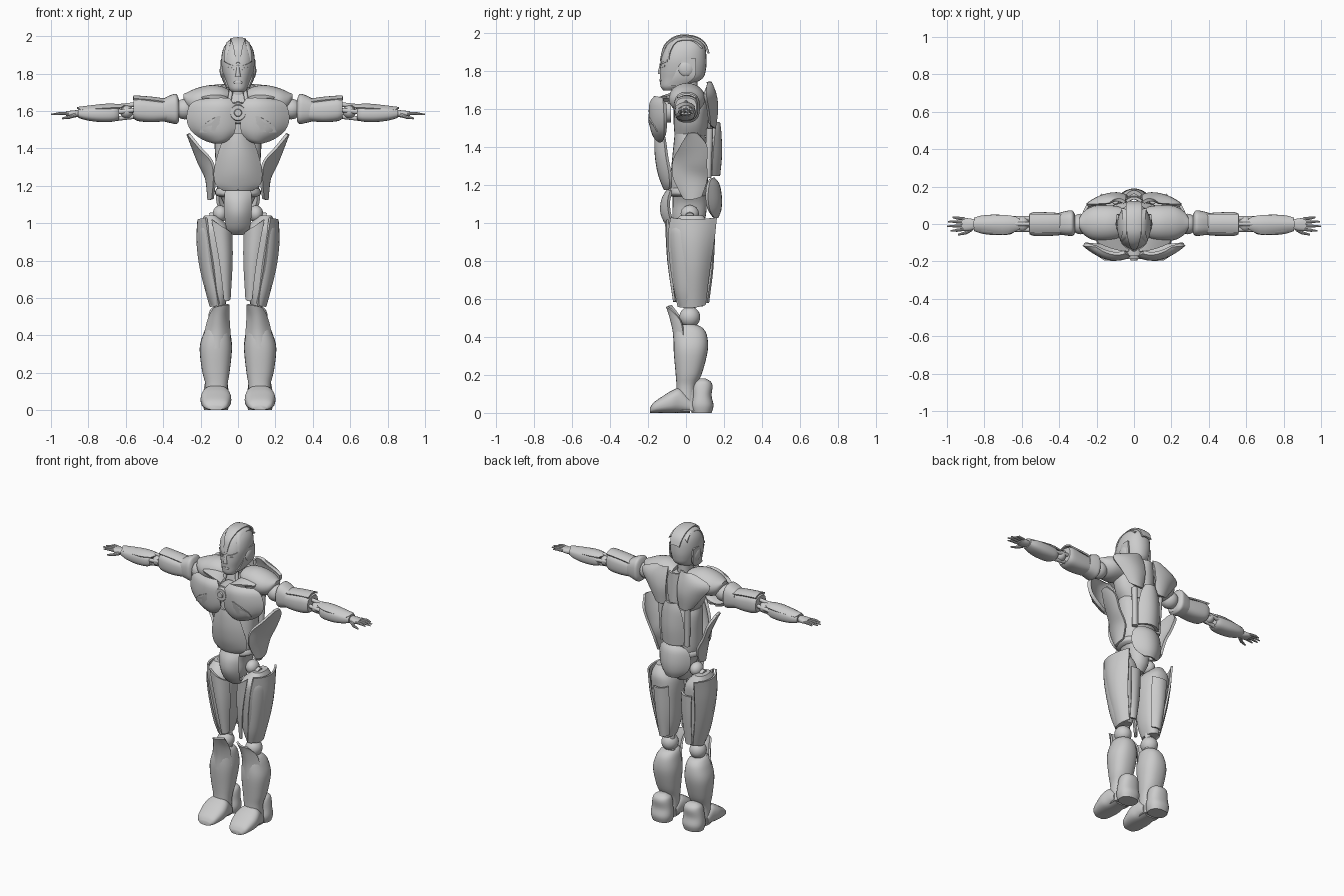
import bpy, bmesh, math
from mathutils import Vector

grey = bpy.data.materials.new("plain_grey")
grey.diffuse_color = (0.6, 0.6, 0.6, 1)


def finish(name, bm, mirror=False, thick=0):
    bmesh.ops.recalc_face_normals(bm, faces=bm.faces)
    me = bpy.data.meshes.new(name)
    bm.to_mesh(me)
    bm.free()
    me.materials.append(grey)
    ob = bpy.data.objects.new(name, me)
    bpy.context.collection.objects.link(ob)
    if thick:
        m = ob.modifiers.new("thick", 'SOLIDIFY')
        m.thickness, m.offset = thick, 0
    if mirror:
        ob.modifiers.new("mirror", 'MIRROR')
    return ob


def smooth_rows(rows, steps):
    """Catmull-Rom through rows of numbers."""
    out, n = [], len(rows)
    for i in range(n - 1):
        p = [rows[max(i - 1, 0)], rows[i], rows[i + 1], rows[min(i + 2, n - 1)]]
        for s in range(steps):
            t = s / steps
            out.append([0.5 * (2 * b + (c - a) * t + (2 * a - 5 * b + 4 * c - d) * t * t
                               + (3 * b - a - 3 * c + d) * t ** 3) for a, b, c, d in zip(*p)])
    return out + [list(rows[-1])]


def loft(name, axis, rows, mirror=False, power=2.3, n=28, steps=4):
    """Rows: position on axis, then low/high extents on the other two axes."""
    bm, rings = bmesh.new(), []
    for pos, a0, a1, b0, b1 in smooth_rows(rows, steps):
        ring = []
        for k in range(n):
            c, s = math.cos(math.tau * k / n), math.sin(math.tau * k / n)
            a = (a0 + a1) / 2 + (a1 - a0) / 2 * math.copysign(abs(c) ** (2 / power), c)
            b = (b0 + b1) / 2 + (b1 - b0) / 2 * math.copysign(abs(s) ** (2 / power), s)
            co = {'X': (pos, a, b), 'Y': (a, pos, b), 'Z': (a, b, pos)}[axis]
            ring.append(bm.verts.new(co))
        rings.append(ring)
    for r, q in zip(rings, rings[1:]):
        for k in range(n):
            bm.faces.new((r[k], r[(k + 1) % n], q[(k + 1) % n], q[k]))
    bm.faces.new(rings[0])
    bm.faces.new(rings[-1])
    return finish(name, bm, mirror)


def plate(name, rows, thick=0.015, mirror=True, cols=10, steps=4):
    """Curved shell; each row is three points: one edge, middle, other edge."""
    bm, grid = bmesh.new(), []
    for r in smooth_rows([sum(row, ()) for row in rows], steps):
        a, m, b = Vector(r[:3]), Vector(r[3:6]), Vector(r[6:])
        us = [k / cols for k in range(cols + 1)]
        grid.append([bm.verts.new(a * (1 - u) * (1 - 2 * u) + m * 4 * u * (1 - u) + b * u * (2 * u - 1))
                     for u in us])
    for r, q in zip(grid, grid[1:]):
        for k in range(cols):
            bm.faces.new((r[k], r[k + 1], q[k + 1], q[k]))
    return finish(name, bm, mirror, thick)


def ball(name, c, r, mirror=True):
    bm = bmesh.new()
    bmesh.ops.create_uvsphere(bm, u_segments=24, v_segments=14, radius=1)
    for v in bm.verts:
        v.co = Vector([v.co[i] * r[i] + c[i] for i in range(3)])
    return finish(name, bm, mirror)


def rod(name, p, q, r1, r2=None, mirror=True, n=16):
    p, q = Vector(p), Vector(q)
    bm = bmesh.new()
    bmesh.ops.create_cone(bm, cap_ends=True, segments=n, radius1=r1,
                          radius2=r1 if r2 is None else r2, depth=(q - p).length)
    rot = (q - p).to_track_quat('Z', 'Y')
    for v in bm.verts:
        v.co = rot @ v.co + (p + q) / 2
    return finish(name, bm, mirror)


# Head: skull, crest, ears, face details
loft("head", 'Z', [(1.70, -.032, .032, -.12, -.04), (1.72, -.05, .05, -.134, .0),
                   (1.76, -.068, .068, -.137, .085), (1.81, -.083, .083, -.137, .105),
                   (1.87, -.09, .09, -.13, .108), (1.93, -.08, .08, -.106, .10),
                   (1.97, -.052, .052, -.07, .07), (1.986, -.015, .015, -.03, .025)], power=2.2)
plate("helmet_crest", [((-w, y, z - .006), (0, y, z), (w, y, z - .006)) for y, z, w in
                       [(-.132, 1.86, .01), (-.112, 1.935, .022), (-.06, 1.98, .035), (.0, 1.989, .04),
                        (.06, 1.977, .042), (.1, 1.945, .04), (.118, 1.90, .032)]], .01, False)
plate("helmet_side_ridge", [((x - .012, y, z + .006), (x, y, z), (x + .01, y + .006, z - .008)) for x, y, z in
                            [(.062, -.094, 1.87), (.06, -.084, 1.92), (.05, -.05, 1.964),
                             (.05, .03, 1.968), (.058, .08, 1.93)]], .008)
ball("ear_disc", (.08, 0, 1.815), (.018, .042, .042))
plate("cheek_panel", [((.079, -.03, 1.86), (.088, .0, 1.87), (.088, .05, 1.87)),
                      ((.072, -.06, 1.78), (.08, -.02, 1.78), (.082, .05, 1.78)),
                      ((.05, -.095, 1.725), (.058, -.05, 1.725), (.062, .0, 1.735))], .01)
plate("brow", [((.014, -.134, 1.842), (.04, -.124, 1.848), (.066, -.098, 1.862)),
               ((.014, -.134, 1.834), (.04, -.124, 1.84), (.066, -.098, 1.85))], .01)
plate("eye", [((.02, -.133, 1.828), (.038, -.126, 1.832), (.056, -.11, 1.834)),
              ((.022, -.133, 1.82), (.038, -.126, 1.82), (.056, -.11, 1.826))], .008)
loft("nose", 'Z', [(1.785, -.015, .015, -.148, -.12), (1.80, -.012, .012, -.147, -.12),
                   (1.845, -.006, .006, -.136, -.12)])
loft("mouth", 'Z', [(1.746, -.02, .02, -.14, -.11), (1.752, -.026, .026, -.141, -.11),
                    (1.759, -.02, .02, -.14, -.11)])

# Neck and collar
loft("neck", 'Z', [(1.60, -.07, .07, -.06, .07), (1.66, -.045, .045, -.05, .06), (1.75, -.042, .042, -.06, .06)])
rod("neck_piston", (.05, -.085, 1.63), (.035, -.06, 1.72), .011)
plate("collar", [((.03, -.145, 1.64), (.1, -.135, 1.66), (.19, -.10, 1.662)),
                 ((.05, -.06, 1.655), (.11, -.06, 1.685), (.2, -.06, 1.675))])

# Torso core, shoulders
loft("chest_core", 'Z', [(1.46, -.11, .11, -.06, .11), (1.53, -.15, .15, -.065, .118),
                         (1.62, -.16, .16, -.065, .118), (1.69, -.09, .09, -.05, .1)])
loft("shoulder_dome", 'X', [(.05, -.05, .08, 1.65, 1.715), (.09, -.08, .095, 1.60, 1.732),
                            (.15, -.09, .1, 1.58, 1.738), (.22, -.085, .095, 1.58, 1.722),
                            (.27, -.055, .065, 1.61, 1.70), (.292, -.02, .03, 1.665, 1.69)], True, 2)
ball("shoulder_joint", (.285, 0, 1.61), (.055, .055, .055))

# Chest plates and central disc
plate("chest_plate", [((.05, -.15, 1.662), (.12, -.155, 1.662), (.2, -.12, 1.652)),
                      ((.025, -.165, 1.625), (.13, -.178, 1.63), (.25, -.112, 1.63)),
                      ((.02, -.165, 1.56), (.14, -.18, 1.56), (.268, -.108, 1.56)),
                      ((.02, -.155, 1.50), (.13, -.172, 1.49), (.245, -.108, 1.50)),
                      ((.05, -.14, 1.455), (.11, -.155, 1.45), (.185, -.112, 1.455)),
                      ((.09, -.13, 1.437), (.11, -.137, 1.435), (.13, -.125, 1.437))], .022)
plate("chest_facet", [((.045, -.178, 1.56), (.105, -.193, 1.575), (.16, -.188, 1.545)),
                      ((.06, -.178, 1.53), (.12, -.192, 1.535), (.195, -.165, 1.515)),
                      ((.095, -.175, 1.49), (.13, -.18, 1.49), (.205, -.148, 1.485))], .012, steps=1, cols=2)
rod("sternum", (0, -.08, 1.59), (0, -.168, 1.59), .06, .054, False, 32)
rod("core_ring", (0, -.16, 1.59), (0, -.188, 1.59), .047, .04, False, 32)
rod("core_lens", (0, -.18, 1.59), (0, -.196, 1.59), .024, .018, False, 24)

# Abdomen and belly plate
loft("abdomen", 'Z', [(1.15, -.10, .10, -.08, .105), (1.20, -.115, .115, -.085, .115),
                      (1.32, -.12, .12, -.075, .115), (1.42, -.125, .125, -.065, .11),
                      (1.47, -.12, .12, -.06, .1)])
plate("belly_plate", [((-w, e, z), (0, m, z), (w, e, z)) for z, w, e, m in
                      [(1.48, .05, -.12, -.155), (1.43, .08, -.11, -.158), (1.35, .108, -.1, -.155),
                       (1.27, .124, -.085, -.142), (1.21, .115, -.08, -.122), (1.18, .075, -.085, -.108)]], .018, False)
loft("waist_ring", 'Z', [(1.14, -.1, .1, -.075, .1), (1.155, -.122, .122, -.088, .113),
                         (1.18, -.118, .118, -.085, .113), (1.19, -.1, .1, -.08, .1)])
plate("side_wing", [((.262, .01, 1.475), (.266, .035, 1.478), (.268, .06, 1.475)),
                    ((.205, -.03, 1.405), (.238, .045, 1.41), (.24, .11, 1.41)),
                    ((.14, -.065, 1.33), (.195, .03, 1.32), (.205, .11, 1.32)),
                    ((.125, -.065, 1.24), (.165, .03, 1.24), (.16, .11, 1.23)),
                    ((.135, -.01, 1.13), (.155, .03, 1.125), (.15, .08, 1.14))], .016)

# Back panels
plate("shoulder_blade", [((.05, .115, 1.745), (.09, .128, 1.74), (.13, .11, 1.73)),
                         ((.045, .14, 1.68), (.15, .148, 1.68), (.25, .1, 1.68)),
                         ((.045, .15, 1.60), (.125, .158, 1.60), (.2, .115, 1.60)),
                         ((.05, .135, 1.51), (.095, .148, 1.50), (.14, .125, 1.52))], .018)
plate("upper_spine", [((-w, .12, z), (0, .138, z), (w, .12, z)) for z, w in
                      [(1.72, .04), (1.6, .05), (1.5, .03)]], .015, False)
plate("spine_plate", [((-w, e, z), (0, m, z), (w, e, z)) for z, w, e, m in
                      [(1.53, .035, .15, .17), (1.47, .065, .145, .177), (1.36, .08, .135, .18),
                       (1.25, .075, .13, .17)]], .02, False)
rod("back_strut", (.09, .115, 1.24), (.1, .125, 1.5), .018)
plate("rear_plate", [((-w, e, z), (0, m, z), (w, e, z)) for z, w, e, m in
                     [(1.235, .06, .13, .142), (1.20, .1, .115, .168), (1.13, .11, .11, .18),
                      (1.07, .09, .12, .176), (1.03, .04, .145, .16)]], .02, False)

# Pelvis and hips
loft("pelvis", 'Z', [(.97, -.035, .035, -.04, .07), (1.02, -.06, .06, -.07, .1),
                     (1.10, -.075, .075, -.07, .11), (1.15, -.1, .1, -.07, .105)])
plate("groin_plate", [((-w, e, z), (0, m, z), (w, e, z)) for z, w, e, m in
                      [(1.17, .066, -.075, -.095), (1.12, .068, -.09, -.122), (1.05, .066, -.085, -.125),
                       (.98, .058, -.06, -.09), (.945, .042, -.03, -.05)]], .018, False)
rod("hip_axle", (.04, .02, 1.05), (.15, .02, 1.03), .025)
ball("hip_ball", (.095, .02, 1.05), (.04, .048, .045))

# Upper arm
loft("shoulder_cuff", 'X', [(.315, -.05, .05, 1.545, 1.66), (.33, -.063, .072, 1.53, 1.69),
                            (.36, -.062, .07, 1.535, 1.685), (.40, -.055, .06, 1.545, 1.665)], True, 2.6)
loft("upper_arm", 'X', [(.35, -.055, .055, 1.55, 1.65), (.45, -.064, .062, 1.54, 1.66),
                        (.53, -.064, .064, 1.545, 1.67), (.56, -.055, .055, 1.56, 1.66)], True, 2.8)
plate("upper_arm_shell", [((x, -.045, t - .012), (x, .005, t + .004), (x, .052, t - .012)) for x, t in
                          [(.38, 1.656), (.46, 1.667), (.56, 1.675)]], .01)

# Elbow and forearm
for y, z in ((-.03, 1.60), (.03, 1.60), (0, 1.565), (0, 1.63)):
    rod("elbow_rod", (.55, y, z + .005), (.68, y, z - .01), .012)
ball("elbow_joint", (.595, 0, 1.595), (.035, .042, .035))
loft("forearm", 'X', [(.635, -.04, .035, 1.555, 1.615), (.665, -.056, .045, 1.543, 1.628),
                      (.74, -.06, .05, 1.541, 1.628), (.81, -.052, .046, 1.55, 1.62),
                      (.855, -.038, .034, 1.564, 1.61)], True, 2.6)
plate("forearm_shell", [((.63, -.035, 1.615), (.60, 0, 1.628), (.63, .035, 1.615)),
                        ((.70, -.055, 1.612), (.70, 0, 1.634), (.70, .045, 1.612)),
                        ((.84, -.035, 1.602), (.86, 0, 1.616), (.84, .032, 1.602))], .01)

# Hand
loft("palm", 'X', [(.845, -.025, .022, 1.57, 1.605), (.88, -.036, .03, 1.565, 1.603),
                   (.92, -.036, .032, 1.572, 1.598)], True)
for y, end in ((-.028, .98), (-.009, 1.0), (.010, .995), (.027, .97)):
    rod("finger", (.905, y, 1.586), (.95, y * 1.2, 1.587), .0095, .0085, n=10)
    rod("fingertip", (.945, y * 1.2, 1.587), (end, y * 1.3, 1.581), .0085, .004, n=10)
rod("thumb", (.87, -.028, 1.578), (.905, -.05, 1.566), .012, .009, n=10)
rod("thumb_tip", (.902, -.048, 1.567), (.94, -.057, 1.56), .009, .005, n=10)

# Thigh
loft("thigh", 'Z', [(.56, .07, .145, -.035, .09), (.65, .045, .175, -.06, .105), (.80, .034, .203, -.08, .118),
                    (.92, .034, .213, -.092, .128), (.985, .055, .207, -.085, .125),
                    (1.04, .11, .18, -.03, .09)], True, 2.4)
plate("thigh_outer_plate", [((.17, -.078, 1.03), (.211, .035, 1.02), (.17, .16, 1.03)),
                            ((.155, -.09, .93), (.216, .03, .90), (.165, .145, .90)),
                            ((.13, -.077, .75), (.197, .03, .75), (.15, .122, .75)),
                            ((.1, -.04, .56), (.146, .03, .555), (.12, .1, .57))], .012)
plate("thigh_front_plate", [((.036, -.04, .945), (.075, -.097, .975), (.14, -.097, 1.02)),
                            ((.034, -.04, .80), (.06, -.085, .80), (.1, -.09, .80)),
                            ((.045, -.03, .60), (.055, -.055, .585), (.075, -.062, .59))], .012)
plate("thigh_rear_plate", [((.05, .115, .93), (.09, .145, .92), (.14, .14, .92)),
                           ((.05, .105, .75), (.09, .135, .75), (.13, .13, .75)),
                           ((.065, .09, .59), (.09, .115, .58), (.12, .105, .58))], .012)

# Knee and shin
ball("knee_ball", (.105, .02, .505), (.053, .055, .055))
rod("knee_piston", (.085, .03, .46), (.085, .03, .60), .02)
loft("shin", 'Z', [(.06, .06, .175, -.05, .05), (.14, .055, .175, -.05, .055), (.21, .044, .192, -.055, .085),
                   (.33, .032, .205, -.065, .115), (.41, .04, .185, -.063, .11),
                   (.45, .052, .165, -.056, .085), (.465, .07, .15, -.04, .05)], True, 2.3)
plate("knee_guard", [((.048, -.078, .565), (.09, -.1, .56), (.128, -.082, .55)),
                     ((.05, -.03, .50), (.102, -.08, .50), (.156, -.03, .49)),
                     ((.046, -.012, .43), (.108, -.063, .42), (.174, -.012, .42)),
                     ((.042, -.008, .34), (.115, -.06, .33), (.19, -.008, .34))], .012)

# Foot: toe cap and heel
loft("toe_cap", 'Y', [(-.19, .08, .155, 0, .025), (-.17, .055, .182, 0, .055), (-.12, .04, .196, 0, .09),
                      (-.075, .036, .2, 0, .117), (-.03, .045, .19, 0, .13), (.02, .055, .18, 0, .08)], True, 2.6)
loft("heel", 'Z', [(.0, .055, .18, .03, .135), (.04, .046, .19, .02, .145), (.09, .05, .186, .03, .135),
                   (.14, .055, .178, .03, .14), (.165, .065, .168, .045, .13),
                   (.18, .09, .145, .07, .105)], True, 2.3)
loft("ankle", 'Z', [(.01, .06, .175, -.06, .07), (.10, .065, .17, -.05, .06), (.2, .07, .165, -.04, .06)], True)

# Bake modifiers and smooth with crisp edges
bpy.ops.object.select_all(action='SELECT')
bpy.context.view_layer.objects.active = bpy.context.selected_objects[0]
bpy.ops.object.convert(target='MESH')
bpy.ops.object.shade_smooth_by_angle(angle=math.radians(35))
